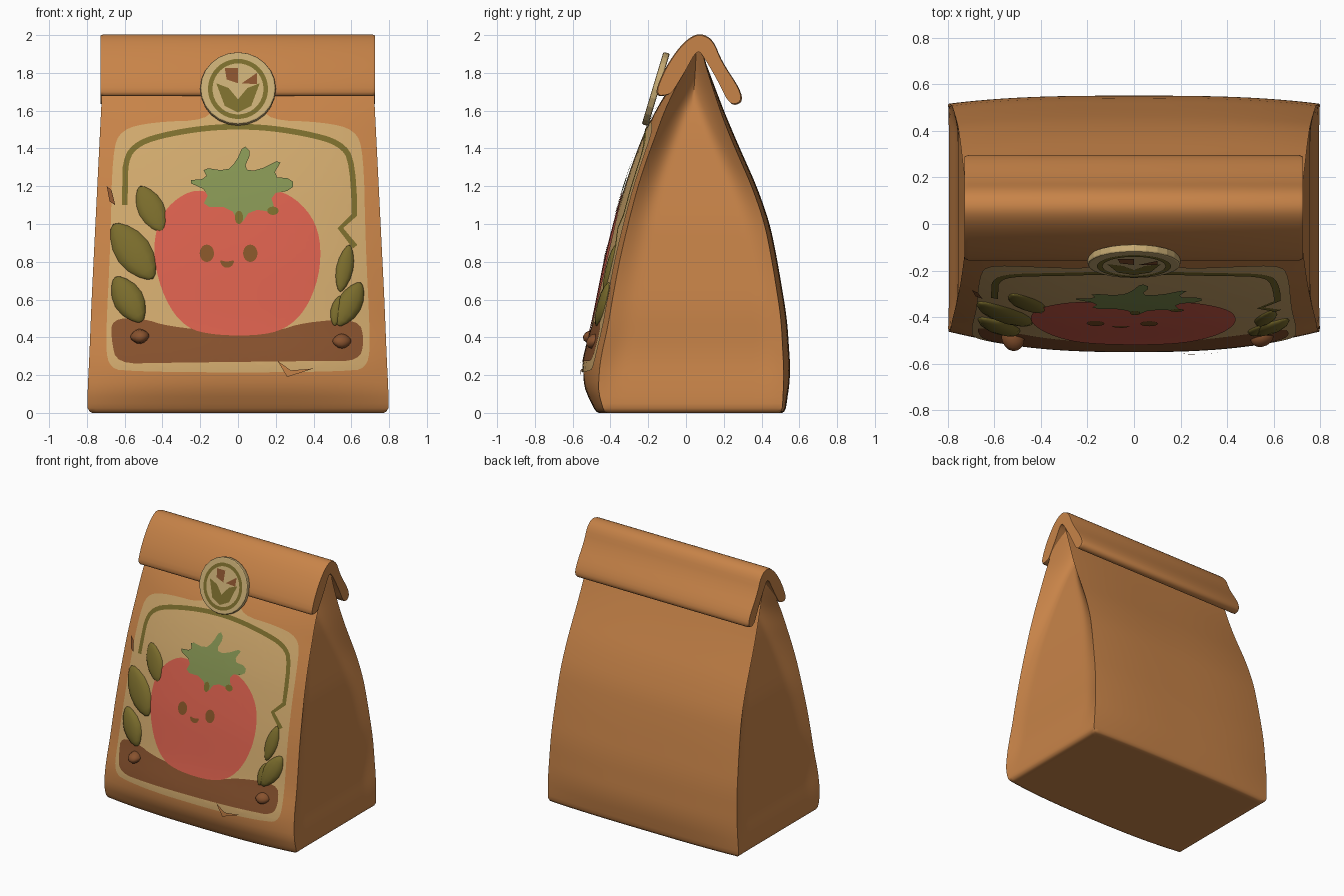
import bpy, bmesh
from math import sin, cos, pi, radians, hypot
from mathutils import Vector

cube = bpy.data.objects.get("Cube")
if cube:
    bpy.data.objects.remove(cube, do_unlink=True)


def material(name, *rgb):
    lin = [((c / 255 + 0.055) / 1.055) ** 2.4 for c in rgb]
    m = bpy.data.materials.new(name)
    m.use_nodes = True
    m.diffuse_color = (*lin, 1)
    bsdf = m.node_tree.nodes["Principled BSDF"]
    bsdf.inputs["Base Color"].default_value = (*lin, 1)
    bsdf.inputs["Roughness"].default_value = 0.8
    return m


KRAFT = material("kraft_paper", 199, 131, 72)
TAN = material("label_tan", 207, 168, 108)
CREAM = material("badge_cream", 200, 172, 116)
RED = material("tomato_red", 215, 95, 76)
GREEN = material("stem_green", 132, 147, 82)
OLIVE = material("leaf_olive", 122, 108, 44)
BROWN = material("soil_brown", 136, 82, 46)
FACE = material("face_brown", 132, 84, 40)


def finish(name, bm, mat, angle=50):
    me = bpy.data.meshes.new(name)
    bm.to_mesh(me)
    bm.free()
    me.materials.append(mat)
    ob = bpy.data.objects.new(name, me)
    bpy.context.collection.objects.link(ob)
    bpy.ops.object.select_all(action="DESELECT")
    ob.select_set(True)
    bpy.context.view_layer.objects.active = ob
    bpy.ops.object.shade_smooth_by_angle(angle=radians(angle))


def table(points):
    """Softened interpolation through (height, value) pairs."""
    def raw(z):
        if z <= points[0][0]:
            return points[0][1]
        for (a, u), (b, v) in zip(points, points[1:]):
            if z <= b:
                return u + (v - u) * (z - a) / (b - a)
        return points[-1][1]
    return lambda z: sum(raw(z + 0.025 * k) for k in range(-3, 4)) / 7


front = table([(0, -.46), (.06, -.52), (.2, -.552), (.3, -.537), (.45, -.495), (.8, -.425),
               (1, -.375), (1.2, -.32), (1.4, -.25), (1.6, -.165), (1.7, -.1), (1.92, .03)])
back = table([(0, .525), (.2, .555), (.5, .535), (.8, .485), (1, .445), (1.2, .375),
              (1.4, .285), (1.6, .2), (1.92, .08)])
width = table([(0, .799), (.1, .797), (.3, .787), (.6, .775), (1, .755), (1.4, .735), (1.7, .72), (2, .715)])
bulge = table([(0, .04), (.2, .09), (.6, .075), (1.5, .06), (1.75, .03), (1.92, 0)])
gusset = table([(0, 0), (.1, .005), (.3, .03), (.55, .02), (1, .045), (1.5, .11), (1.92, .2)])


def front_y(x, z):
    return front(z) + bulge(z) * abs(x / width(z)) ** 2.6


def back_y(x, z):
    return back(z) - 0.4 * bulge(z) * abs(x / width(z)) ** 3


# Bag body: stacked rings, side panels recessed behind the corner ridges
def bag_ring(z, inset):
    w, cols, side = width(z), 40, 30
    xs = [w * (2 * i / cols - 1) for i in range(cols + 1)]
    f, b = front_y(w, z), back_y(w, z)
    steps = []
    for i in range(1, side):
        y = f + (b - f) * i / side
        ramp = min(1, min(y - f, b - y) / .13)
        steps.append((w - gusset(z) * sin(pi / 2 * ramp), y))
    pts = [(x, front_y(x, z)) for x in xs] + steps
    pts += [(x, back_y(x, z)) for x in reversed(xs)]
    pts += [(-x, y) for x, y in reversed(steps)]
    return [(x * (1 - inset), y * (1 - inset), z) for x, y in pts]


def loft(bm, loops):
    """Skin a list of closed vertex loops and cap both ends."""
    rings = [[bm.verts.new(p) for p in loop] for loop in loops]
    for lo, hi in zip(rings, rings[1:]):
        for i in range(len(lo)):
            j = (i + 1) % len(lo)
            bm.faces.new((lo[i], lo[j], hi[j], hi[i]))
    bm.faces.new(reversed(rings[0]))
    bm.faces.new(rings[-1])
    bmesh.ops.recalc_face_normals(bm, faces=bm.faces)


bm = bmesh.new()
levels = [(0, .08), (0, .035), (.008, .015), (.025, .003)] + [(.05 + .0374 * i, 0) for i in range(51)]
loft(bm, [bag_ring(z, s) for z, s in levels])
finish("bag_body", bm, KRAFT)


def rounded(pts, times):
    """Corner cutting on a closed outline."""
    for _ in range(times):
        pts = [(a[0] * k + b[0] * (1 - k), a[1] * k + b[1] * (1 - k))
               for a, b in zip(pts, pts[1:] + pts[:1]) for k in (.75, .25)]
    return pts


# Folded top: one bent strip draped over the mouth of the bag
profile = rounded([(-.17, 1.675), (-.125, 1.8), (-.05, 1.92), (.02, 1.99), (.08, 2.01), (.145, 1.975),
                   (.19, 1.86), (.29, 1.71), (.3, 1.64), (.235, 1.625), (.18, 1.74), (.1, 1.88),
                   (.06, 1.93), (.0, 1.82), (-.06, 1.72), (-.09, 1.68)], 2)
bm = bmesh.new()
loft(bm, [[(x, .07 + (y - .07) * k, 1.82 + (z - 1.82) * k) for y, z in profile]
          for x, k in ((-.728, .97), (-.71, 1), (.71, 1), (.725, .97))])
finish("folded_top", bm, KRAFT)


def decal(name, outlines, lift, mat, surface=front_y):
    """Thin sheet cut from x-z outlines and laid on a surface."""
    bm = bmesh.new()
    for outline in outlines:
        bm.faces.new([bm.verts.new((x, 0, z)) for x, z in outline])
    bmesh.ops.remove_doubles(bm, verts=bm.verts, dist=1e-5)
    bmesh.ops.triangulate(bm, faces=bm.faces)
    for axis in (0, 2):
        for i in range(-16, 40):
            co, no = Vector(), Vector()
            co[axis], no[axis] = i * .05 + .003, 1
            bmesh.ops.bisect_plane(bm, geom=bm.verts[:] + bm.edges[:] + bm.faces[:],
                                   plane_co=co, plane_no=no)
    for v in bm.verts:
        v.co.y = surface(v.co.x, v.co.z) - lift
    bm.normal_update()
    bmesh.ops.reverse_faces(bm, faces=[f for f in bm.faces if f.normal.y > 0])
    finish(name, bm, mat)


def ellipse(x, z, rx, rz, n=20):
    return [(x + rx * cos(2 * pi * i / n), z + rz * sin(2 * pi * i / n)) for i in range(n)]


def stroke(path, wide):
    """Strip of quads along a line of even width."""
    left, right = [], []
    for i, (x, z) in enumerate(path):
        a, b = path[max(i - 1, 0)], path[min(i + 1, len(path) - 1)]
        dx, dz = b[0] - a[0], b[1] - a[1]
        k = wide / 2 / hypot(dx, dz)
        left.append((x - dz * k, z + dx * k))
        right.append((x + dz * k, z - dx * k))
    return [(left[i], left[i + 1], right[i + 1], right[i]) for i in range(len(path) - 1)]


# Label and its painted picture
half = [(.13, 1.64), (.16, 1.55), (.45, 1.54), (.62, 1.5), (.665, 1.38), (.675, .9),
        (.7, .4), (.69, .25), (.6, .215)]
decal("label", [rounded(half + [(-x, z) for x, z in reversed(half)], 2)], .006, TAN)
arch = [(-.6, 1.1), (-.6, 1.34), (-.53, 1.43), (-.36, 1.48), (-.12, 1.515), (.12, 1.515),
        (.36, 1.48), (.54, 1.43), (.61, 1.33), (.62, .88)]
arch = [arch[0]] + rounded(arch, 2)[2:-5] + [arch[-1]]
decal("label_arch_line", stroke(arch, .03), .009, OLIVE)
decal("soil", [rounded([(-.67, .5), (-.5, .5), (-.38, .46), (-.1, .43), (.2, .43), (.35, .48),
                        (.64, .5), (.67, .38), (.64, .275), (.45, .275), (0, .27), (-.4, .265),
                        (-.64, .26), (-.67, .38)], 2)], .009, BROWN)
decal("tomato", [rounded([(-.45, .82), (-.43, 1), (-.35, 1.12), (-.22, 1.19), (-.08, 1.14), (.08, 1.14),
                          (.2, 1.19), (.34, 1.11), (.43, .97), (.44, .77), (.38, .58), (.28, .46),
                          (.14, .41), (-.12, .41), (-.28, .45), (-.39, .6)], 2)], .012, RED)
decal("stem", [rounded([(.03, 1.42), (.07, 1.38), (.03, 1.29), (.1, 1.28), (.24, 1.35), (.18, 1.25),
                        (.29, 1.24), (.29, 1.18), (.17, 1.16), (.2, 1.06), (.07, 1.08), (.01, .99),
                        (-.04, 1.09), (-.19, 1.09), (-.15, 1.17), (-.28, 1.23), (-.16, 1.24),
                        (-.19, 1.3), (-.06, 1.28), (-.01, 1.33)], 1)], .015, GREEN)
decal("stem_tips", [ellipse(.005, 1.035, .022, .035), ellipse(.185, 1.07, .03, .022)], .017, OLIVE)
decal("eyes", [ellipse(x, .845, .038, .046) for x in (-.165, .065)], .015, FACE)
decal("mouth", [rounded([(-.1, .81), (-.06, .8), (-.015, .81), (-.035, .77), (-.08, .77)], 1)], .015, FACE)
decal("paper_scrap_low", [[(.21, .275), (.28, .225), (.26, .19)], [(.28, .225), (.4, .235), (.26, .19)]],
      .02, KRAFT)
decal("paper_scrap_side", [[(-.695, 1.2), (-.67, 1.18), (-.65, 1.1), (-.68, 1.12)]], .02, BROWN)


def blob(name, a, b, wide, deep, mat):
    """Pointed raised lump between two x-z points on the front."""
    a, b = Vector(a), Vector(b)
    axis, mid = (b - a) / 2, (a + b) / 2
    across = Vector((-axis.y, axis.x)).normalized() * wide / 2
    bm = bmesh.new()
    bmesh.ops.create_uvsphere(bm, u_segments=12, v_segments=8, radius=1)
    for v in bm.verts:
        s, n, t = v.co
        p = mid + axis * t + across * s * (1 - .3 * t * t)
        v.co = (p.x, front_y(p.x, p.y) - .006 - n * deep, p.y)
    bmesh.ops.recalc_face_normals(bm, faces=bm.faces)
    finish(name, bm, mat)


# Raised leaves and soil lumps
leaves = [((-.52, 1.2), (-.4, .96), .14, .02), ((-.66, 1), (-.45, .71), .19, .03),
          ((-.65, .72), (-.51, .48), .16, .035), ((.59, .89), (.54, .64), .09, .02),
          ((.65, .69), (.53, .46), .13, .03), ((.54, .62), (.51, .46), .07, .02)]
for i, leaf in enumerate(leaves):
    blob(f"leaf_{i + 1}", *leaf, OLIVE)
blob("soil_lump_right", (-.57, .4), (-.47, .41), .08, .06, BROWN)
blob("soil_lump_left", (.5, .38), (.6, .38), .08, .04, BROWN)

# Round badge, tilted against the fold
slope, cy, cz = .3, -.16, 1.715
bpy.ops.mesh.primitive_cylinder_add(vertices=24, radius=.2, depth=.035, location=(0, cy, cz),
                                    rotation=(radians(73.3), 0, 0))
badge = bpy.context.object
badge.name = "badge"
badge.data.materials.append(CREAM)
bevel = badge.modifiers.new("soft_rim", "BEVEL")
bevel.width, bevel.segments = .008, 2


def badge_y(x, z):
    return cy - .0183 + (z - cz) * slope


ring = [(.147 * sin(pi * i / 20), cz + .147 * cos(pi * i / 20)) for i in range(41)]
decal("badge_ring", stroke(ring, .024), .003, OLIVE, badge_y)
leaf = [(0, 1.59), (.07, 1.625), (.115, 1.745), (.05, 1.72), (0, 1.66)]
decal("badge_sprout", [[(s * x, z) for x, z in leaf] for s in (-1, 1)], .003, OLIVE, badge_y)
decal("badge_seeds", [[(-.07, 1.825), (0, 1.825), (0, 1.745), (-.06, 1.765)],
                      [(.02, 1.745), (.1, 1.8), (.1, 1.74)]], .006, BROWN, badge_y)
